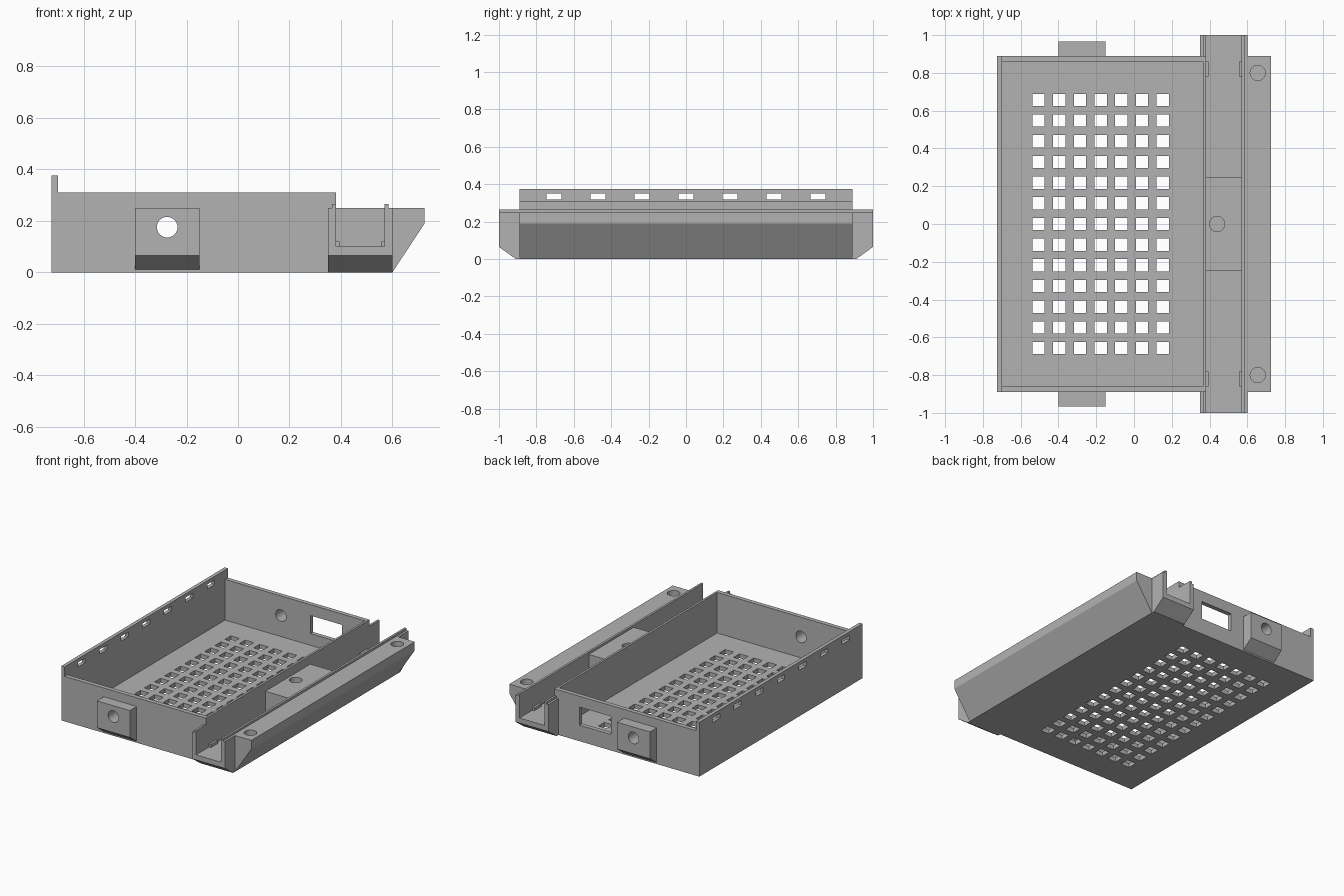
import bpy, bmesh
from mathutils import Matrix

if "Cube" in bpy.data.objects:
    bpy.data.objects.remove(bpy.data.objects["Cube"], do_unlink=True)

grey = bpy.data.materials.new("matte grey")
grey.use_nodes = True
grey.diffuse_color = (0.45, 0.45, 0.45, 1)
grey.node_tree.nodes["Principled BSDF"].inputs["Base Color"].default_value = (0.45, 0.45, 0.45, 1)


def finish(bm, name):
    bmesh.ops.recalc_face_normals(bm, faces=bm.faces)
    mesh = bpy.data.meshes.new(name)
    bm.to_mesh(mesh)
    bm.free()
    mesh.materials.append(grey)
    obj = bpy.data.objects.new(name, mesh)
    bpy.context.collection.objects.link(obj)
    return obj


def boxes(name, spans):
    """One mesh of boxes, each given as x, y and z ranges."""
    bm = bmesh.new()
    for span in spans:
        centre = [(a + b) / 2 for a, b in span]
        size = [b - a for a, b in span]
        bmesh.ops.create_cube(bm, size=1, matrix=Matrix.LocRotScale(centre, None, size))
    return finish(bm, name)


def prism(name, profile, axis, start, end):
    """Extrude a profile along x (points are y, z) or y (points are x, z)."""
    def place(p, t):
        return (t, p[0], p[1]) if axis == "x" else (p[0], t, p[1])
    bm = bmesh.new()
    face = bm.faces.new([bm.verts.new(place(p, start)) for p in profile])
    out = bmesh.ops.extrude_face_region(bm, geom=[face])
    shift = (end - start, 0, 0) if axis == "x" else (0, end - start, 0)
    bmesh.ops.translate(bm, vec=shift, verts=[v for v in out["geom"] if isinstance(v, bmesh.types.BMVert)])
    return finish(bm, name)


def rod(name, centre, radius, length, along_y=False):
    bm = bmesh.new()
    turn = Matrix.Rotation(1.5707963, 4, "X") if along_y else Matrix()
    bmesh.ops.create_cone(bm, cap_ends=True, segments=40, radius1=radius, radius2=radius,
                          depth=length, matrix=Matrix.Translation(centre) @ turn)
    return finish(bm, name)


def cut(obj, *cutters):
    bpy.context.view_layer.objects.active = obj
    for cutter in cutters:
        cutter.hide_render = True
        mod = obj.modifiers.new("cut", "BOOLEAN")
        mod.operation, mod.solver, mod.object = "DIFFERENCE", "EXACT", cutter
        bpy.ops.object.modifier_apply(modifier=mod.name)


# Cutters shared by several parts
cavity = boxes("cavity_cutter", [((-0.70, 0.365), (-0.86, 0.86), (0.03, 0.6))])
bolt = rod("bolt_cutter", (-0.275, 0, 0.175), 0.04, 3, along_y=True)
grid = boxes("grid_cutter", [
    ((x - 0.0325, x + 0.0325), (y - 0.0325, y + 0.0325), (-0.1, 0.1))
    for x in [-0.505 + 0.1095 * i for i in range(7)]
    for y in [0.1095 * j for j in range(-6, 7)]])
window = boxes("window_cutter", [((-0.05, 0.19), (0.8, 1.0), (0.11, 0.235))])
slots = boxes("slot_cutter", [((-0.8, -0.6), (y - 0.04, y + 0.04), (0.318, 0.35))
                              for y in [0.235 * i for i in range(-3, 4)]])
screws = [rod("screw_cutter", (0.655, s * 0.8, 0.25), 0.04, 0.2) for s in (-1, 1)]
post_hole = rod("post_cutter", (0.44, 0, 0.25), 0.04, 0.2)

# Open tray with perforated floor, and the taller slotted side wall
tray = prism("tray", [(-0.725, 0), (0.38, 0), (0.38, 0.31), (-0.70, 0.31), (-0.70, 0.375), (-0.725, 0.375)],
             "y", -0.89, 0.89)
cut(tray, cavity, grid, window, bolt, slots)

# Channel rail with thin lips and sloped undersides at both ends
rail = prism("channel_rail", [
    (0.35, 0), (0.60, 0), (0.60, 0.25), (0.585, 0.25), (0.585, 0.265), (0.57, 0.265), (0.57, 0.10),
    (0.38, 0.10), (0.38, 0.265), (0.365, 0.265), (0.365, 0.25), (0.35, 0.25)], "y", -1, 1)
wedges = [prism("end_slope_cutter", [(s * 0.91, 0), (s * 1.05, 0.101), (s * 1.05, -0.1), (s * 0.91, -0.1)],
                "x", 0.2, 0.8) for s in (-1, 1)]
cut(rail, cavity, *wedges)

# Side flange with sloped underside and screw sockets
flange = prism("side_flange", [(0.60, 0), (0.725, 0.19), (0.725, 0.25), (0.60, 0.25)], "y", -0.89, 0.89)
cut(flange, *screws)

# Block in the middle of the channel
block = boxes("channel_block", [((0.38, 0.57), (-0.245, 0.245), (0.10, 0.25))])
cut(block, post_hole)

# Small retaining ridges along the channel walls
boxes("channel_ridges", [(x, (s * 0.82 - 0.04, s * 0.82 + 0.04), (0.10, 0.12))
                         for s in (-1, 1) for x in ((0.38, 0.395), (0.555, 0.57))])

# Bolt lugs on both end walls
for s, name in ((-1, "front_lug"), (1, "back_lug")):
    lug = prism(name, [(s * 0.89, 0.01), (s * 0.965, 0.065), (s * 0.965, 0.25), (s * 0.89, 0.25)],
                "x", -0.40, -0.15)
    cut(lug, bolt)

# Remove cutters and smooth the round holes
for obj in list(bpy.data.objects):
    if "_cutter" in obj.name:
        bpy.data.objects.remove(obj, do_unlink=True)
bpy.ops.object.select_all(action="DESELECT")
for obj in bpy.context.scene.objects:
    if obj.type == "MESH":
        obj.select_set(True)
bpy.ops.object.shade_smooth_by_angle(angle=0.5)
